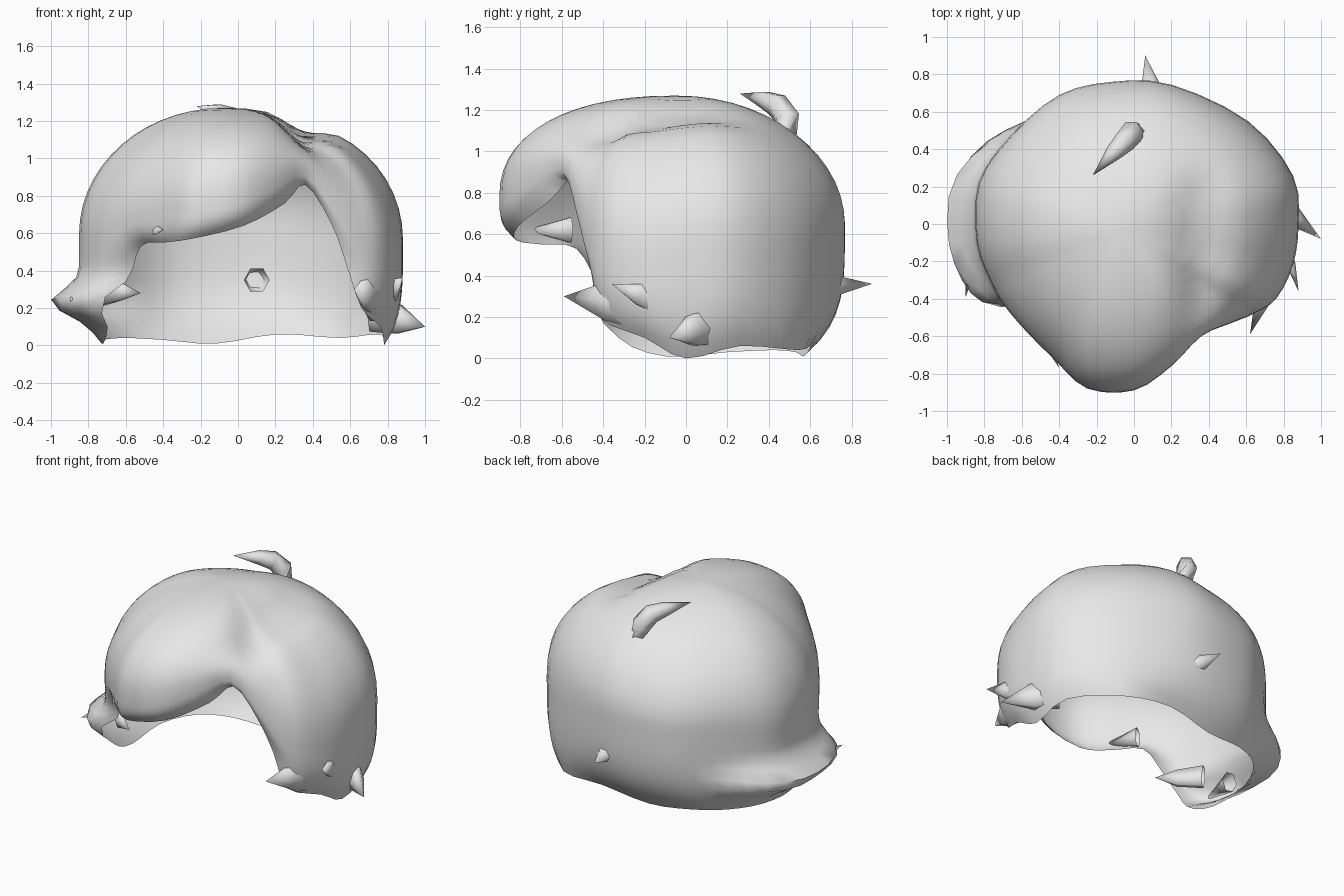
import bpy, bmesh, math
from mathutils import Vector

cube = bpy.data.objects.get("Cube")
if cube:
    bpy.data.objects.remove(cube, do_unlink=True)

grey = bpy.data.materials.new("light_grey")
grey.use_nodes = True
colour = (0.8, 0.8, 0.8, 1)
grey.diffuse_color = colour
for node in grey.node_tree.nodes:
    if node.type == 'BSDF_PRINCIPLED':
        node.inputs["Base Color"].default_value = colour


def make_object(name, bm, angle):
    """Turn a bmesh into a smooth shaded grey object."""
    mesh = bpy.data.meshes.new(name)
    bm.to_mesh(mesh)
    bm.free()
    mesh.materials.append(grey)
    obj = bpy.data.objects.new(name, mesh)
    bpy.context.collection.objects.link(obj)
    bpy.ops.object.select_all(action='DESELECT')
    obj.select_set(True)
    bpy.context.view_layer.objects.active = obj
    bpy.ops.object.shade_smooth_by_angle(angle=math.radians(angle))
    return obj


def catmull(a, b, c, d, t):
    """Smooth interpolation between b and c."""
    return [0.5 * (2 * q + (r - p) * t + (2 * p - 5 * q + 4 * r - s) * t ** 2
                   + (3 * q - p - 3 * r + s) * t ** 3)
            for p, q, r, s in zip(a, b, c, d)]


# Each row: widest point of the shell, then the hem point below it,
# going round from the model's left, over the back, to the fringe
outline = [
    (.88, 0, .55, .78, 0, 0),
    (.85, .26, .57, .76, .26, .06),
    (.61, .55, .55, .54, .54, .04),
    (.2, .745, .65, .21, .6, .06),
    (-.12, .76, .65, -.12, .57, .01),
    (-.4, .69, .65, -.4, .53, .03),
    (-.65, .48, .65, -.6, .42, .04),
    (-.83, .22, .6, -.72, .2, .03),
    (-.84, -.1, .6, -.72, -.1, .01),
    (-.76, -.32, .6, -.68, -.32, .1),
    (-.69, -.44, .64, -.58, -.42, .34),
    (-.58, -.57, .7, -.52, -.53, .53),
    (-.42, -.73, .73, -.4, -.69, .55),
    (-.25, -.88, .76, -.25, -.82, .57),
    (0, -.89, .8, .03, -.81, .64),
    (.2, -.76, .88, .25, -.66, .76),
    (.36, -.6, .95, .36, -.55, .86),
    (.52, -.53, .75, .5, -.5, .65),
    (.64, -.48, .6, .58, -.45, .43),
    (.76, -.4, .55, .66, -.42, .2),
    (.85, -.22, .5, .76, -.2, .1),
]
crown = Vector((-.08, -.05, 1.27))
upper, lower, steps = 14, 10, 3


def shell_column(row):
    """Points from just below the crown to the hem."""
    wide, hem = Vector(row[:3]), Vector(row[3:])
    way = (wide - crown).to_2d().normalized()
    # fuller at the back left corner, flatter at the front right one
    corner = (way.x + way.y) * math.sqrt(.5)
    power = 2.03 - .28 * way.y - .04 * way.x
    power += .45 * max(0, corner) ** 4 - .3 * max(0, -corner) ** 4
    points = []
    for i in range(1, upper + 1):
        a = i / upper * math.pi / 2
        out = math.sin(a) ** (2 / power)
        rise = max(math.cos(a), 0) ** (2 / power)
        p = crown.lerp(wide, out)
        p.z = wide.z + (crown.z - wide.z) * rise
        # parting groove beside the swept fringe, fading out at the back
        fade = min(1, rise * 1.3) / (1 + math.exp((p.y - .22) / .07))
        p.z -= .08 * fade * math.exp(-((p.x - .35) / .12) ** 2)
        points.append(p)
    for i in range(1, lower + 1):
        s = i / lower
        p = wide.lerp(hem, s ** 4)
        p.z = wide.z + (hem.z - wide.z) * s
        # flared lip along the model's right side
        lip = min(1, max(0, (-way.x - .6) / .38))
        flare = .17 * lip * math.exp(-((p.z - .23) / .09) ** 2)
        p.x += way.x * flare
        p.y += way.y * flare
        points.append(p)
    return points


# Main hair shell with fringe and open face
bm = bmesh.new()
n = len(outline)
columns = []
for k in range(n):
    keys = [outline[(k + j) % n] for j in (-1, 0, 1, 2)]
    for j in range(steps):
        row = catmull(*keys, j / steps)
        columns.append([bm.verts.new(p) for p in shell_column(row)])
top = bm.verts.new(crown)
for left, right in zip(columns, columns[1:] + columns[:1]):
    bm.faces.new((top, left[0], right[0]))
    for i in range(len(left) - 1):
        bm.faces.new((left[i], left[i + 1], right[i + 1], right[i]))
make_object("hair_shell", bm, 60)


def tuft(name, path, radii, flat=1, sides=6):
    """Tapered lock swept along a path to a point, thinned sideways by flat."""
    bm = bmesh.new()
    path = [Vector(p) for p in path]
    rings = []
    for i, r in enumerate(radii):
        along = path[i + 1] - path[max(i - 1, 0)]
        turn = along.to_track_quat('Z', 'Y')
        ring = []
        for k in range(sides):
            a = math.tau * k / sides
            spoke = Vector((math.cos(a) * r * flat, math.sin(a) * r, 0))
            ring.append(bm.verts.new(path[i] + turn @ spoke))
        rings.append(ring)
    tip = bm.verts.new(path[-1])
    for k in range(sides):
        m = (k + 1) % sides
        for a, b in zip(rings, rings[1:]):
            bm.faces.new((a[k], a[m], b[m], b[k]))
        bm.faces.new((rings[-1][k], rings[-1][m], tip))
    make_object(name, bm, 100)


# Curled lock on the crown
tuft("crown_curl",
     [(.01, .48, 1.07), (-.01, .49, 1.16), (-.05, .44, 1.225),
      (-.11, .38, 1.25), (-.22, .26, 1.28)],
     [.06, .065, .06, .045])

# Pointed locks around the hem, broad where they leave the shell
tuft("back_spike", [(.1, .68, .35), (.06, .9, .36)], [.07])
tuft("left_flick", [(.73, .14, .16), (.85, .04, .14), (1, -.08, .1)],
     [.1, .09], .6)
tuft("left_front_flick", [(.74, -.16, .25), (.7, -.38, .28), (.62, -.59, .3)],
     [.14, .11], .45)
tuft("left_cheek_flick", [(.79, -.05, .24), (.84, -.22, .31), (.88, -.36, .36)],
     [.08, .06], .4)
tuft("right_cheek_flick", [(-.74, -.22, .28), (-.64, -.35, .29), (-.52, -.42, .28)],
     [.08, .06], .5)
tuft("right_lip_flick", [(-.85, -.1, .23), (-.9, -.39, .25)], [.07], .7)
tuft("fringe_flick", [(-.5, -.56, .62), (-.4, -.77, .62)], [.07], .5)
